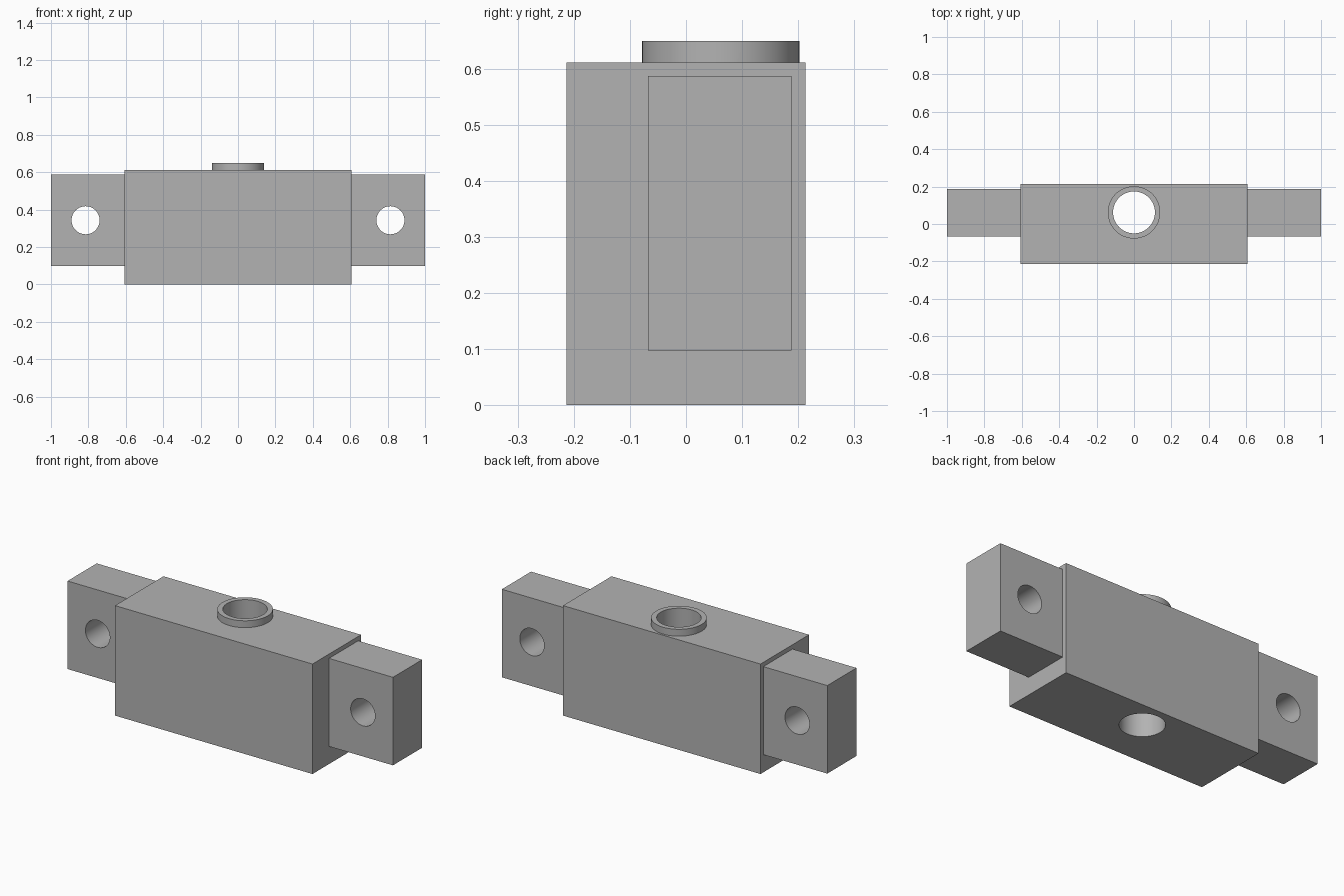
import bpy
import math

default = bpy.data.objects.get("Cube")
if default:
    bpy.data.objects.remove(default, do_unlink=True)

grey = bpy.data.materials.new("plain grey")
grey.use_nodes = True
GREY = (0.45, 0.45, 0.45, 1)
grey.diffuse_color = GREY
grey.node_tree.nodes["Principled BSDF"].inputs["Base Color"].default_value = GREY


def box(name, low, high):
    centre = [(a + b) / 2 for a, b in zip(low, high)]
    bpy.ops.mesh.primitive_cube_add(size=1, location=centre)
    ob = bpy.context.object
    ob.name = name
    ob.scale = [b - a for a, b in zip(low, high)]
    bpy.ops.object.transform_apply(location=True, rotation=True, scale=True)
    ob.data.materials.append(grey)
    return ob


def cylinder(name, radius, depth, location, tilt=0):
    bpy.ops.mesh.primitive_cylinder_add(vertices=64, radius=radius, depth=depth,
                                        location=location, rotation=(tilt, 0, 0))
    ob = bpy.context.object
    ob.name = name
    bpy.ops.object.transform_apply(location=True, rotation=True, scale=True)
    ob.data.materials.append(grey)
    return ob


def combine(target, tool, operation):
    # Apply a boolean and discard its tool
    tool.hide_render = True
    mod = target.modifiers.new(operation.lower(), 'BOOLEAN')
    mod.operation = operation
    mod.solver = 'EXACT'
    mod.object = tool
    bpy.context.view_layer.objects.active = target
    bpy.ops.object.modifier_apply(modifier=mod.name)
    bpy.data.objects.remove(tool, do_unlink=True)


def smooth(ob):
    ob.data.shade_smooth()
    ob.data.set_sharp_from_angle(angle=math.radians(30))


# Main block with raised collar and vertical through bore
BORE_Y = 0.062
TOP, COLLAR_TOP = 0.611, 0.649
body = box("main_block", (-0.607, -0.213, 0), (0.607, 0.213, TOP))
collar = cylinder("collar", 0.14, 0.2, (0, BORE_Y, COLLAR_TOP - 0.1))
combine(body, collar, 'UNION')
bore = cylinder("bore_cutter", 0.112, 2, (0, BORE_Y, 0.3))
combine(body, bore, 'DIFFERENCE')
smooth(body)

# Side mounting lugs, each with a front-to-back bolt hole
for side, sign in (("left", 1), ("right", -1)):
    inner, outer = sorted((sign * 0.607, sign * 1.0))
    lug = box(side + "_mounting_lug", (inner, -0.068, 0.098), (outer, 0.188, 0.587))
    hole = cylinder("hole_cutter", 0.075, 1, (sign * 0.815, 0, 0.343), math.pi / 2)
    combine(lug, hole, 'DIFFERENCE')
    smooth(lug)
